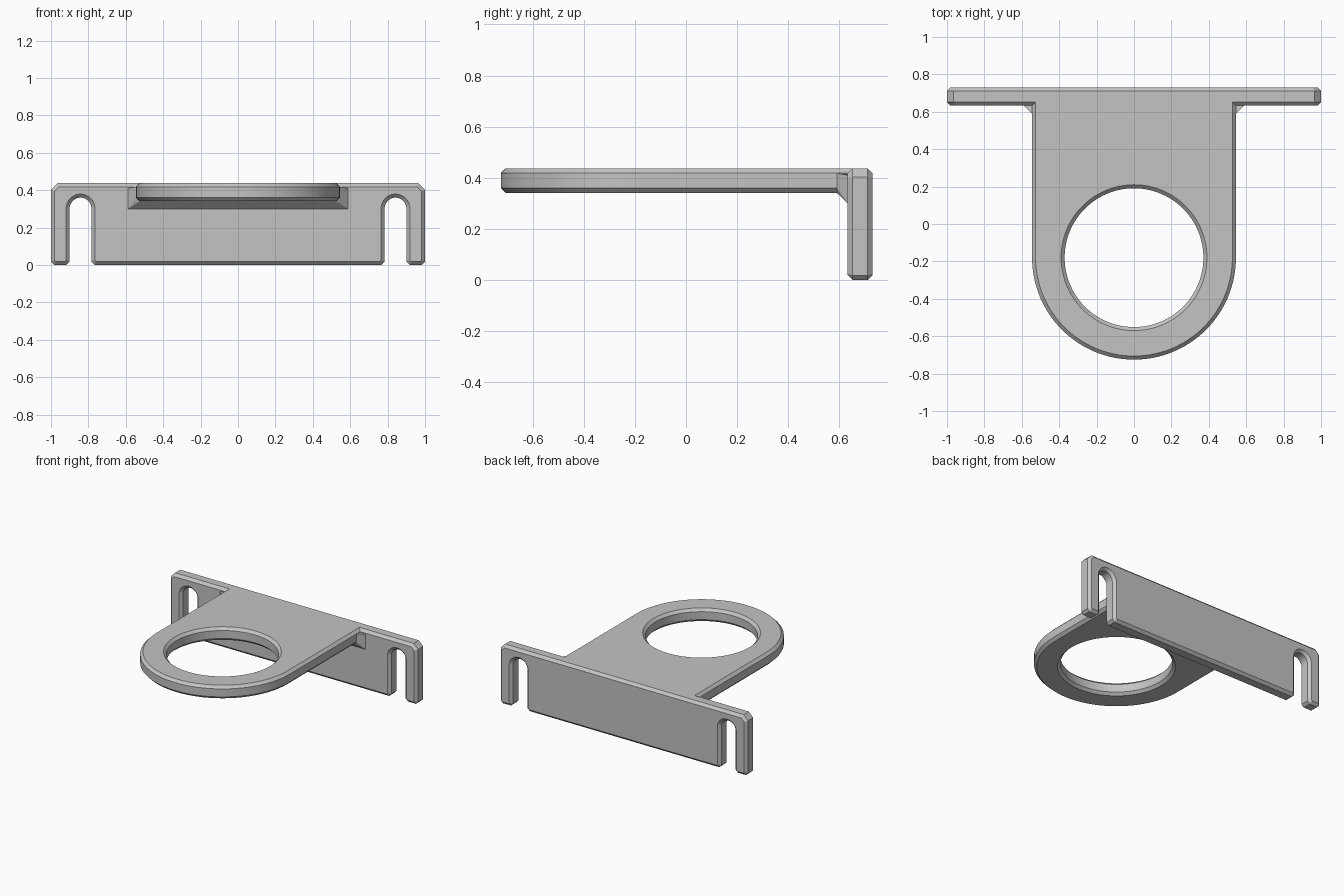
import bpy
import bmesh
from math import cos, sin, pi, radians
from mathutils import Vector

cube = bpy.data.objects.get("Cube")
if cube:
    bpy.data.objects.remove(cube, do_unlink=True)

# Shared sizes
TOP = 0.437
CHAMFER = 0.019
PLATE_FRONT, PLATE_BACK = 0.633, 0.73
SLAB_BOTTOM = 0.341
SLAB_HALF = 0.545
RING_Y = -0.18

grey = bpy.data.materials.new("plain grey")
grey.use_nodes = True
grey.diffuse_color = (0.55, 0.55, 0.55, 1)
grey.node_tree.nodes["Principled BSDF"].inputs["Base Color"].default_value = (0.55, 0.55, 0.55, 1)


def arc(cx, cy, r, start, end, steps):
    """Points along an arc, angles in degrees."""
    angles = [radians(start + (end - start) * i / steps) for i in range(steps + 1)]
    return [(cx + r * cos(a), cy + r * sin(a)) for a in angles]


def inset(loop, dist):
    """Move a closed outline towards its left side with mitred corners."""
    pts = [Vector(p) for p in loop]
    result = []
    for i, p in enumerate(pts):
        a = (p - pts[i - 1]).normalized()
        b = (pts((i + 1) % len(pts)) if callable(pts) else pts[(i + 1) % len(pts)]) - p
        b.normalize()
        n1, n2 = Vector((-a.y, a.x)), Vector((-b.y, b.x))
        result.append(p + (n1 + n2) * dist / (1 + n1.dot(n2)))
    return result


def finish(name, bm):
    bmesh.ops.recalc_face_normals(bm, faces=bm.faces)
    mesh = bpy.data.meshes.new(name)
    bm.to_mesh(mesh)
    bm.free()
    mesh.materials.append(grey)
    mesh.shade_smooth()
    mesh.set_sharp_from_angle(angle=radians(25))
    obj = bpy.data.objects.new(name, mesh)
    bpy.context.collection.objects.link(obj)
    return obj


def chamfered_plate(name, loops, low, high, place):
    """Extrude outlines (material on their left) with chamfered rims."""
    bm = bmesh.new()
    levels = [(CHAMFER, low), (0, low + CHAMFER), (0, high - CHAMFER), (CHAMFER, high)]
    caps = [[], []]
    for loop in loops:
        rings = [[bm.verts.new(place(p[0], p[1], h)) for p in inset(loop, d)]
                 for d, h in levels]
        n = len(loop)
        for r0, r1 in zip(rings, rings[1:]):
            for i in range(n):
                j = (i + 1) % n
                bm.faces.new((r0[i], r0[j], r1[j], r1[i]))
        for cap, ring in zip(caps, (rings[0], rings[-1])):
            cap += [bm.edges.get((ring[i], ring[(i + 1) % n])) for i in range(n)]
    for cap in caps:
        bmesh.ops.triangle_fill(bm, use_beauty=True, edges=cap)
    return finish(name, bm)


# Horizontal slab with rounded front and a round hole
slab_end = PLATE_FRONT + 2 * CHAMFER
outline = [(-SLAB_HALF, slab_end)]
outline += arc(0, RING_Y, SLAB_HALF, 180, 360, 64)
outline += [(SLAB_HALF, slab_end)]
hole = arc(0, RING_Y, 0.371, 360, 0, 96)[:-1]
chamfered_plate("ring_slab", [outline, hole], SLAB_BOTTOM, TOP,
                lambda u, v, w: (u, v, w))

# Upright mounting plate with two open slots
slot_x, slot_z, slot_r, cut = 0.842, 0.302, 0.058, 0.018
inner, outer = slot_x - slot_r, slot_x + slot_r
half = [(inner - cut, 0), (inner, cut)]
half += arc(slot_x, slot_z, slot_r, 180, 0, 24)
half += [(outer, cut), (outer + cut, 0), (1 - cut, 0), (1, cut),
         (1, TOP - 0.035), (0.965, TOP)]
profile = half + [(-x, z) for x, z in reversed(half)]
chamfered_plate("mounting_plate", [profile], PLATE_FRONT, PLATE_BACK,
                lambda u, v, w: (u, w, v))

# Sloped collar bracing the slab against the plate
bm = bmesh.new()
for side in (-1, 1):
    for x, z in ((SLAB_HALF, TOP - CHAMFER), (SLAB_HALF, SLAB_BOTTOM + CHAMFER),
                 (SLAB_HALF - CHAMFER, SLAB_BOTTOM)):
        bm.verts.new((side * x, 0.59, z))
    for y in (PLATE_FRONT, PLATE_FRONT + 0.03):
        for z in (0.30, 0.41):
            bm.verts.new((side * 0.588, y, z))
bmesh.ops.convex_hull(bm, input=bm.verts)
finish("brace_collar", bm)
